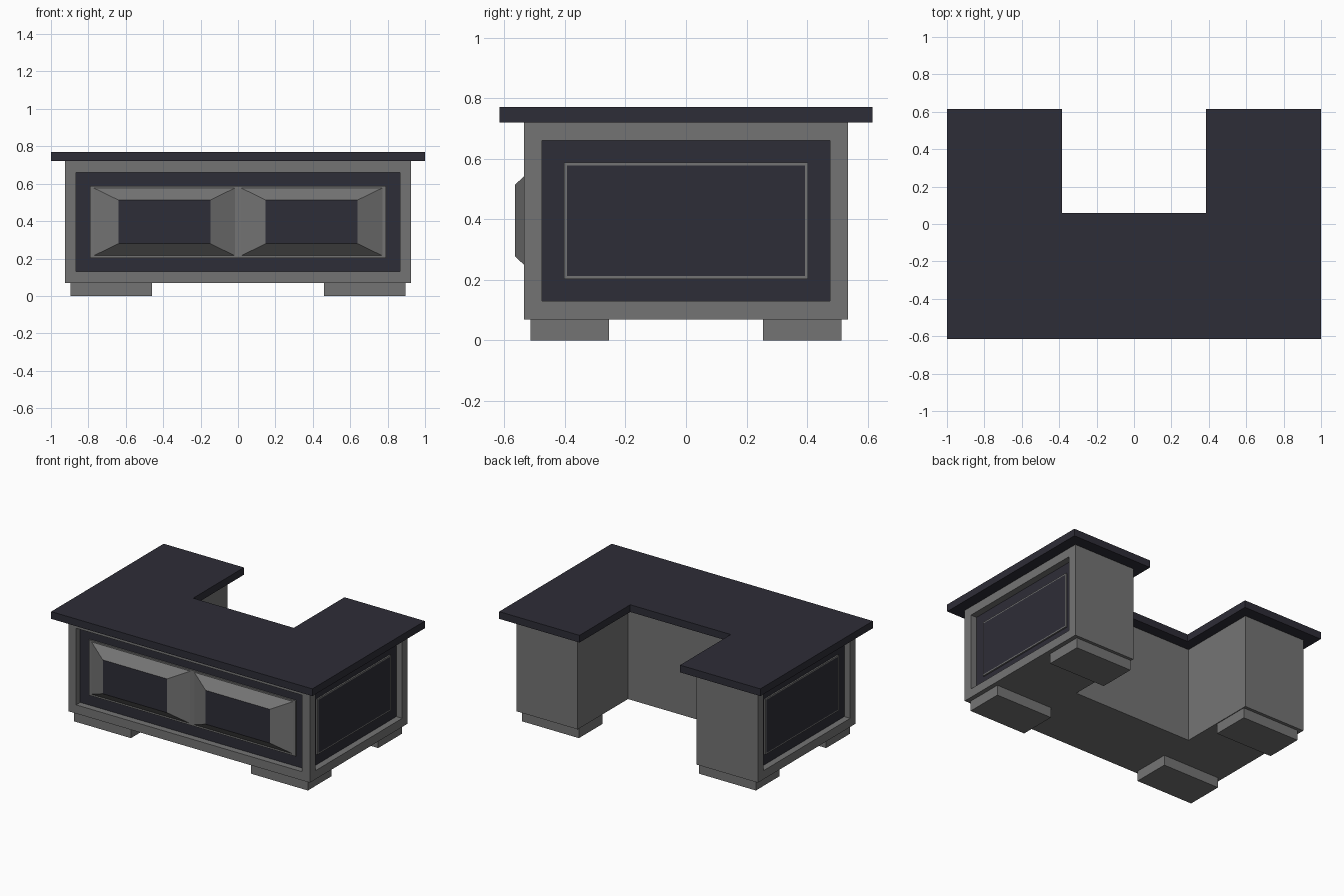
import bpy, bmesh

if "Cube" in bpy.data.objects:
    bpy.data.objects.remove(bpy.data.objects["Cube"])


def material(name, rgb):
    m = bpy.data.materials.new(name)
    m.diffuse_color = (*rgb, 1.0)
    m.use_nodes = True
    m.node_tree.nodes["Principled BSDF"].inputs["Base Color"].default_value = m.diffuse_color
    return m


GREY = material("grey_paint", (0.175, 0.175, 0.175))
DARK = material("dark_slate", (0.027, 0.026, 0.038))


def finish(bm, name, mats):
    mesh = bpy.data.meshes.new(name)
    bm.normal_update()
    bm.to_mesh(mesh)
    bm.free()
    for m in mats:
        mesh.materials.append(m)
    ob = bpy.data.objects.new(name, mesh)
    bpy.context.collection.objects.link(ob)
    return ob


def u_prism(hx, hy, notch_x, notch_y, z0, z1):
    """U-shaped plan, open towards the back, extruded upwards."""
    plan = [(-hx, -hy), (hx, -hy), (hx, hy), (notch_x, hy), (notch_x, notch_y),
            (-notch_x, notch_y), (-notch_x, hy), (-hx, hy)]
    bm = bmesh.new()
    base = bm.faces.new([bm.verts.new((x, y, z0)) for x, y in plan])
    ext = bmesh.ops.extrude_face_region(bm, geom=[base], use_keep_orig=True)
    verts = [g for g in ext["geom"] if isinstance(g, bmesh.types.BMVert)]
    bmesh.ops.translate(bm, verts=verts, vec=(0, 0, z1 - z0))
    bmesh.ops.recalc_face_normals(bm, faces=bm.faces)
    bm.normal_update()
    return bm


def box(name, x0, x1, y0, y1, z0, z1, mat):
    bm = bmesh.new()
    bmesh.ops.create_cube(bm, size=1)
    for v in bm.verts:
        v.co = (x1 if v.co.x > 0 else x0, y1 if v.co.y > 0 else y0, z1 if v.co.z > 0 else z0)
    return finish(bm, name, [mat])


def inset(bm, face, thickness, depth, rim_mat):
    bm.normal_update()
    res = bmesh.ops.inset_individual(bm, faces=[face], thickness=thickness,
                                     depth=depth, use_even_offset=True)
    for f in res["faces"]:
        if f is not face:
            f.material_index = rim_mat


# Desktop slab
finish(u_prism(1.0, 0.615, 0.385, 0.06, 0.72, 0.77), "desktop", [DARK])

# Body with recessed panels on the front and both sides
bm = u_prism(0.925, 0.535, 0.455, -0.015, 0.07, 0.72)
panels = [f for f in bm.faces if f.normal.y < -0.9
          or (abs(f.normal.x) > 0.9 and abs(f.calc_center_median().x) > 0.9)]
for f in panels:
    is_front = f.normal.y < -0.9
    inset(bm, f, 0.06, 0, 0)         # outer frame
    inset(bm, f, 0, -0.045, 0)       # recess walls
    inset(bm, f, 0.073, 0, 1)        # dark recess floor
    inset(bm, f, 0, 0.01, 0)         # raised lip
    inset(bm, f, 0.009, 0, 0)        # lip top
    f.material_index = 0 if is_front else 1
finish(bm, "desk_body", [GREY, DARK])

# Raised bevelled front panels with dark flat faces
for side, name in ((-1, "left"), (1, "right")):
    bm = bmesh.new()
    bmesh.ops.create_cube(bm, size=1)
    for v in bm.verts:
        outer = v.co.y > 0
        hx, hz = (0.388, 0.186) if outer else (0.246, 0.117)
        v.co = (side * 0.394 + (hx if v.co.x > 0 else -hx),
                -0.495 if outer else -0.565,
                0.396 + (hz if v.co.z > 0 else -hz))
    bm.normal_update()
    for f in bm.faces:
        f.material_index = 1 if f.normal.y < -0.99 else 0
    finish(bm, name + "_front_panel", [GREY, DARK])

# Block feet
for sx, xn in ((-1, "left"), (1, "right")):
    for sy, yn in ((-1, "front"), (1, "back")):
        xs = sorted((sx * 0.46, sx * 0.895))
        ys = sorted((sy * 0.255, sy * 0.514))
        box(f"{yn}_{xn}_foot", *xs, *ys, 0, 0.07, GREY)
